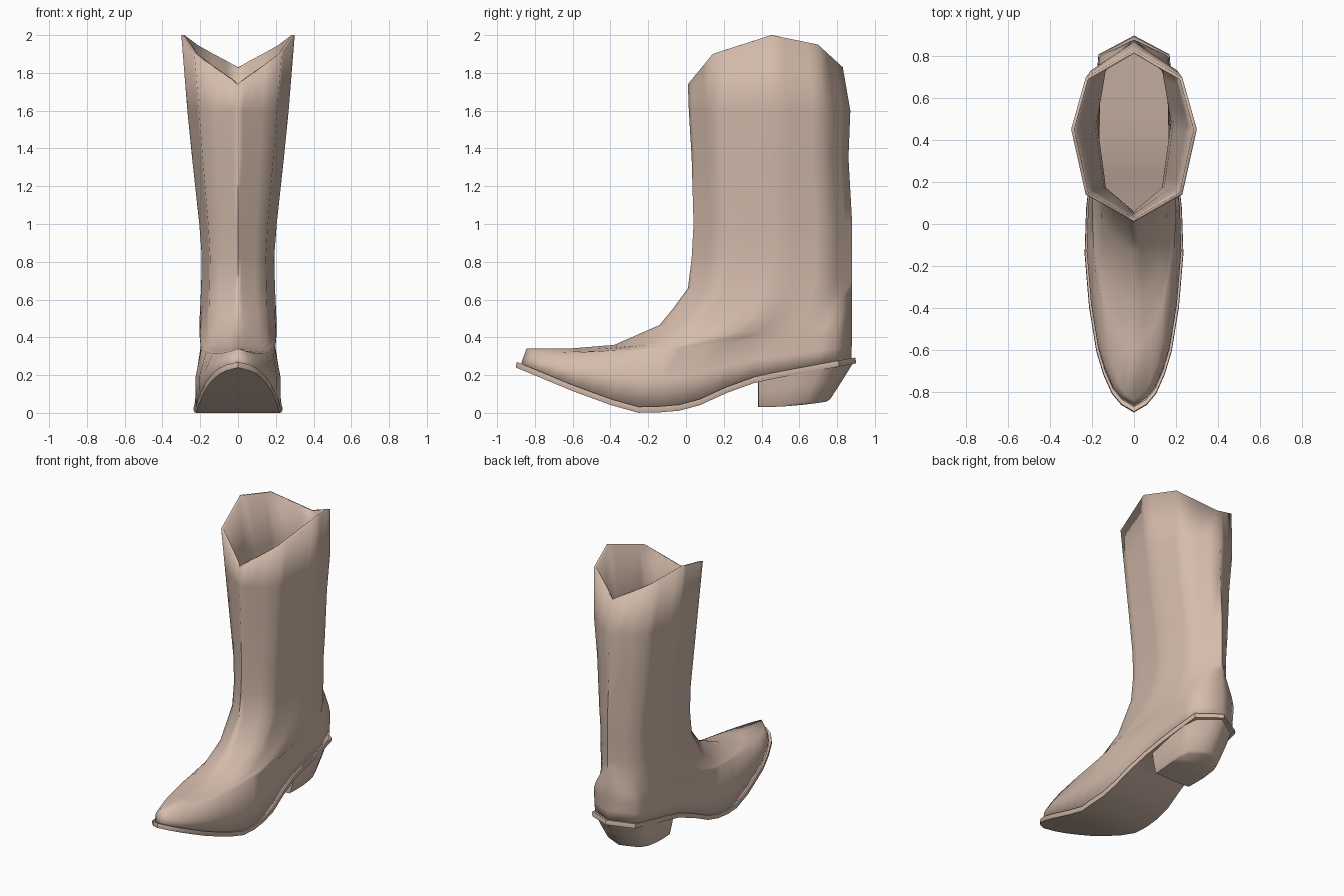
import bpy, bmesh, math

if "Cube" in bpy.data.objects:
    bpy.data.objects.remove(bpy.data.objects["Cube"])

tan = bpy.data.materials.new("tan_leather")
tan.diffuse_color = (0.66, 0.50, 0.41, 1)
tan.use_nodes = True
tan.node_tree.nodes["Principled BSDF"].inputs["Base Color"].default_value = tan.diffuse_color


def lerp(a, b, t):
    return a + (b - a) * t


def table(pts, v):
    """Piecewise linear lookup."""
    if v <= pts[0][0]:
        return pts[0][1]
    for (a, p), (b, q) in zip(pts, pts[1:]):
        if v <= b:
            return lerp(p, q, (v - a) / (b - a))
    return pts[-1][1]


# Half outlines: fraction from front to back -> fraction of half width
FOOT = [(0, 0), (.02, .26), (.05, .45), (.1, .62), (.16, .76), (.28, .91), (.42, 1),
        (.54, .97), (.7, .84), (.84, .79), (.95, .72), (1, 0)]
SHAFT = [(0, 0), (.16, .77), (.54, 1), (.84, .77), (1, 0)]
HEEL = [(0, 0), (.01, .95), (.4, 1), (.65, .97), (.83, .8), (1, 0)]
S = [0, .02, .05, .1, .16, .22, .28, .36, .42, .48, .54, .62, .7, .77, .84, .9, .95, 1]

# Height of the sole underside along y, and of the scalloped opening
SOLE_Z = [(-.9, .24), (-.6, .115), (-.4, .042), (-.25, 0), (-.07, .004), (.05, .03),
          (.2, .1), (.38, .165), (.9, .262)]
TOP_Z = [(0, 1.74), (.16, 1.9), (.54, 2.0), (.84, 1.95), (1, 1.83)]


def half_ring(yf, yb, xfun, zfun, samples=S):
    pts = []
    for s in samples:
        y = lerp(yf, yb, s)
        pts.append((xfun(s), y, zfun(s, y)))
    return pts


def loft(name, halves, caps, angle):
    """Skin mirrored half rings; caps are strips of quads across the middle."""
    bm = bmesh.new()
    rings = []
    for h in halves:
        right = [bm.verts.new(p) for p in h]
        left = [bm.verts.new((-x, y, z)) for x, y, z in h[1:-1]]
        rings.append(right + left[::-1])
    n = len(rings[0])
    for a, b in zip(rings, rings[1:]):
        for i in range(n):
            j = (i + 1) % n
            bm.faces.new((a[i], a[j], b[j], b[i]))
    if caps:
        for r in (rings[0], rings[-1]):
            for i in range(n // 2):
                quad = [r[i], r[i + 1], r[n - i - 1], r[-i]]
                bm.faces.new(list(dict.fromkeys(quad)))
    bmesh.ops.recalc_face_normals(bm, faces=bm.faces)
    me = bpy.data.meshes.new(name)
    bm.to_mesh(me)
    bm.free()
    me.materials.append(tan)
    ob = bpy.data.objects.new(name, me)
    bpy.context.collection.objects.link(ob)
    bpy.ops.object.select_all(action='DESELECT')
    ob.select_set(True)
    bpy.context.view_layer.objects.active = ob
    bpy.ops.object.shade_smooth_by_angle(angle=math.radians(angle))
    return ob


# Upper: rings climb from the welt over the instep and up the shaft
# (front y, front z, back y, back z, front width, back width, foot-to-shaft blend, side sag)
RINGS = [
    (-.845, .34, .88, .42, .165, .235, 0, .06),
    (-.60, .342, .88, .46, .175, .235, .1, .045),
    (-.38, .36, .88, .51, .19, .225, .25, .03),
    (-.14, .465, .88, .57, .20, .21, .55, .02),
    (-.07, .55, .88, .63, .20, .20, .8, .01),
    (.01, .66, .88, .70, .195, .195, 1, 0),
    (.03, .82, .88, .84, .192, .192, 1, 0),
    (.04, 1.0, .88, 1.0, .205, .205, 1, 0),
    (.03, 1.35, .86, 1.35, .243, .243, 1, 0),
    (.015, 1.6, .87, 1.6, .268, .268, 1, 0),
]


def welt_z(s, y):
    return table(SOLE_Z, y) + .025


def foot_x(w):
    return lambda s: w * table(FOOT, s)


halves = [half_ring(-.875, .875, foot_x(.225), welt_z)]
for yf, zf, yb, zb, wf, wb, b, sag in RINGS:
    def ring_x(s):
        return lerp(wf, wb, s) * lerp(table(FOOT, s), table(SHAFT, s), b)

    def ring_z(s, y):
        return lerp(zf, zb, s) - sag * (1 - s) * table(FOOT, s)
    halves.append(half_ring(yf, yb, ring_x, ring_z))
# bulged side ring between the welt and the first ring
mid = [tuple(lerp(p, q, .5) for p, q in zip(a, b)) for a, b in zip(halves[0], halves[1])]
mid = [(table(FOOT, s) * .226, y, z) for s, (x, y, z) in zip(S, mid)]
halves.insert(1, mid)
halves.append(half_ring(.01, .83, lambda s: .3 * table(SHAFT, s), lambda s, y: table(TOP_Z, s)))
upper = loft("boot_upper", halves, False, 70)
wall = upper.modifiers.new("wall", 'SOLIDIFY')
wall.thickness = .015
wall.offset = -1

# Sole: thin curved slab that sticks out as a welt
loft("sole", [half_ring(-.9, .9, foot_x(.23), lambda s, y: table(SOLE_Z, y)),
              half_ring(-.9, .9, foot_x(.236), lambda s, y: table(SOLE_Z, y) + .015),
              half_ring(-.895, .895, foot_x(.234), lambda s, y: table(SOLE_Z, y) + .032)],
     True, 40)

# Heel: block tapering inward and forward to the ground
HS = [0, .01, .2, .4, .65, .83, .93, 1]
heel = []
for yb, w, t in [(.888, .18, 0), (.83, .168, .45), (.765, .15, .93), (.745, .142, 1)]:
    heel.append(half_ring(.38, yb, lambda s: w * table(HEEL, s),
                          lambda s, y: lerp(table(SOLE_Z, lerp(.38, .888, s)) + .01,
                                            .03 + .03 * s * s, t), HS))
loft("heel", heel, True, 50)
